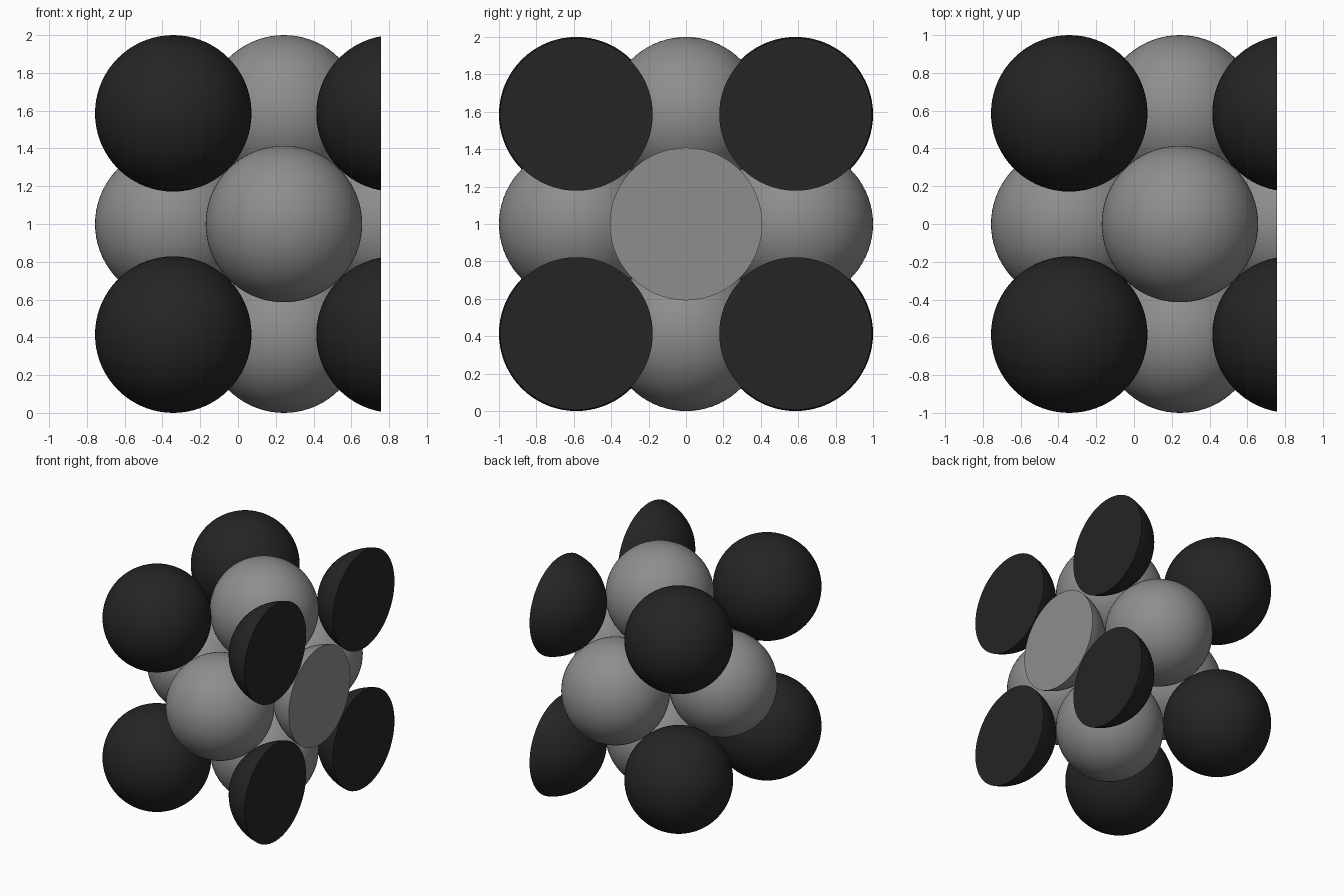
import bpy, bmesh, math
from mathutils import Vector

if "Cube" in bpy.data.objects:
    bpy.data.objects.remove(bpy.data.objects["Cube"])

# Face-centred cubic cell: touching balls, sliced by a plane on the right side
R = math.sqrt(2) - 1          # ball radius, so the cell is exactly 2 tall
H = 1 - R                     # half the lattice spacing
CUT_X = 0.757                 # slicing plane
CENTRE = Vector((-CUT_X + R + H, 0, 1))


def material(name, value):
    m = bpy.data.materials.new(name)
    m.diffuse_color = (value, value, value, 1)
    m.use_nodes = True
    m.node_tree.nodes["Principled BSDF"].inputs["Base Color"].default_value = m.diffuse_color
    return m


dark = material("charcoal", 0.018)
grey = material("mid grey", 0.27)


def ball(name, offset, mat):
    c = CENTRE + Vector(offset) * H
    bm = bmesh.new()
    bmesh.ops.create_uvsphere(bm, u_segments=72, v_segments=36, radius=R)
    bmesh.ops.translate(bm, verts=bm.verts, vec=c)
    # slice off whatever lies beyond the plane and cap it
    if c.x + R > CUT_X:
        geom = bm.verts[:] + bm.edges[:] + bm.faces[:]
        bmesh.ops.bisect_plane(bm, geom=geom, plane_co=(CUT_X, 0, 0),
                               plane_no=(1, 0, 0), clear_outer=True)
        rim = [e for e in bm.edges if e.is_boundary]
        bmesh.ops.holes_fill(bm, edges=rim, sides=0)
        bmesh.ops.recalc_face_normals(bm, faces=bm.faces)
    me = bpy.data.meshes.new(name)
    bm.to_mesh(me)
    bm.free()
    me.materials.append(mat)
    ob = bpy.data.objects.new(name, me)
    bpy.context.collection.objects.link(ob)
    bpy.ops.object.select_all(action='DESELECT')
    ob.select_set(True)
    bpy.context.view_layer.objects.active = ob
    bpy.ops.object.shade_smooth_by_angle(angle=math.radians(30))


# Eight corner balls
for x in (-1, 1):
    for y in (-1, 1):
        for z in (-1, 1):
            ball("corner_ball", (x, y, z), dark)

# Six face-centre balls
for axis in range(3):
    for s in (-1, 1):
        off = [0, 0, 0]
        off[axis] = s
        ball("face_ball", off, grey)
